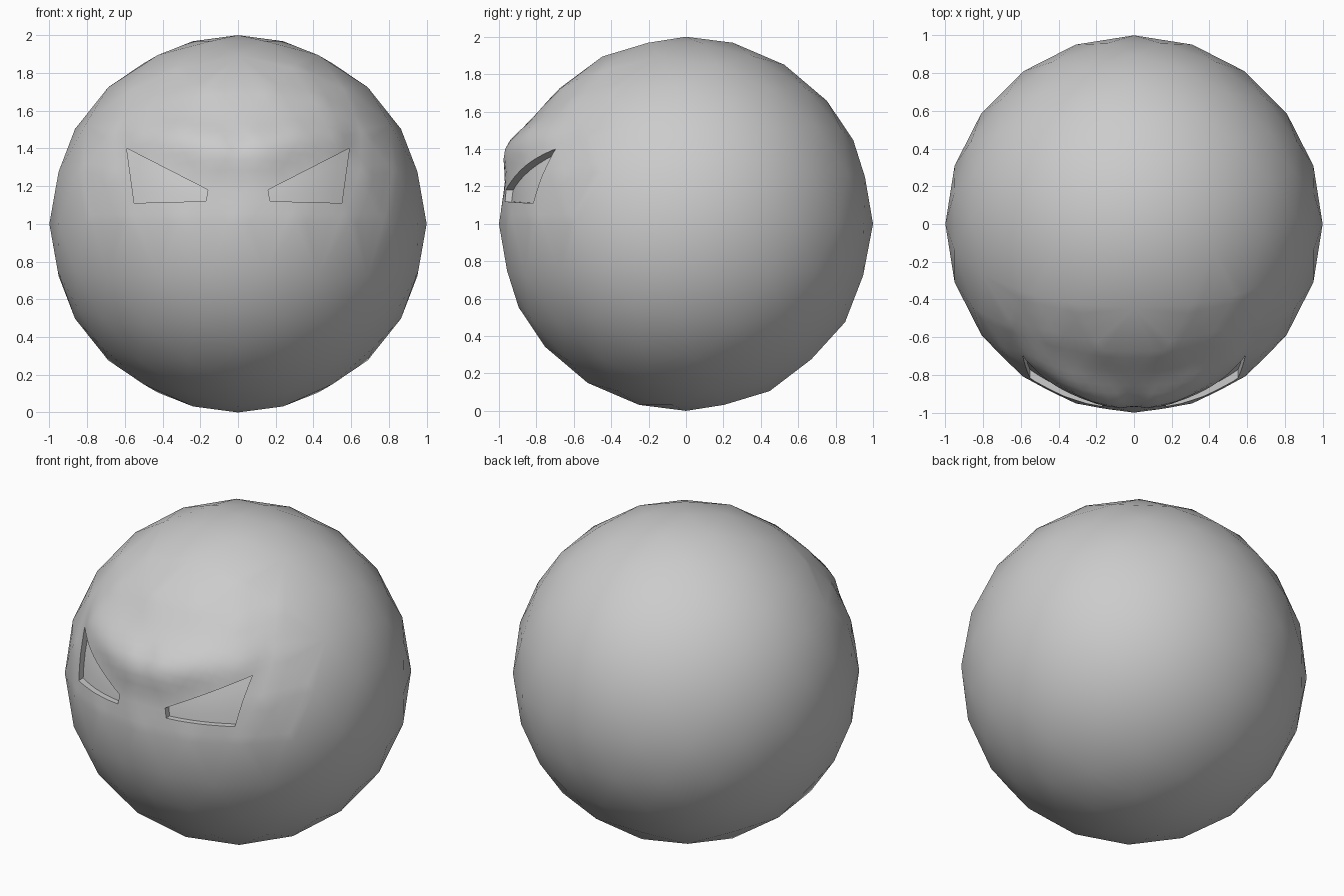
import bpy, bmesh, math
from mathutils import Matrix, Vector

if "Cube" in bpy.data.objects:
    bpy.data.objects.remove(bpy.data.objects["Cube"])

grey = bpy.data.materials.new("light_grey")
grey.diffuse_color = (0.6, 0.6, 0.6, 1)
grey.use_nodes = True
grey.node_tree.nodes["Principled BSDF"].inputs["Base Color"].default_value = grey.diffuse_color


def add_object(name, bm):
    mesh = bpy.data.meshes.new(name)
    bm.to_mesh(mesh)
    bm.free()
    mesh.materials.append(grey)
    obj = bpy.data.objects.new(name, mesh)
    bpy.context.collection.objects.link(obj)
    return obj


def brow_offset(x, z):
    """Outward swelling of the frowning brow at a point on the front."""
    ax = abs(x)
    lid = 0.10 + 0.51 * ax                     # slanted line of the upper lids
    peak = lid + 0.27 - 0.36 * min(ax, 0.55)
    width = 0.105 if z < peak else 0.12
    swell = math.exp(-((z - peak) / width) ** 2)
    side = max(0.0, 1 - (ax / 0.62) ** 2)
    crease = 1 - 0.35 * math.exp(-(ax / 0.04) ** 2)
    return 0.062 * swell * side * crease


# Ball: low-poly sphere with a finer face area
bm = bmesh.new()
bmesh.ops.create_icosphere(bm, subdivisions=3, radius=1,
                           matrix=Matrix.Rotation(math.pi / 2, 4, 'Z'))
face_area = [f for f in bm.faces
             if (c := f.calc_center_median()).y < -0.4 and -0.05 < c.z < 0.75 and abs(c.x) < 0.75]
edges = list({e for f in face_area for e in f.edges})
bmesh.ops.subdivide_edges(bm, edges=edges, cuts=4, use_grid_fill=True)
bmesh.ops.triangulate(bm, faces=bm.faces[:])
for v in bm.verts:
    if v.co.y < -0.3:
        x, _, z = v.co
        r = v.co.length
        if r < 0.9999:
            r = 0.5 * r + 0.5 * 0.995          # round the fine area
        v.co = v.co.normalized() * (r + brow_offset(x, z))
for v in bm.verts:
    v.co.z += 1
ball = add_object("ball", bm)

# Eye sockets: slanted recesses with a curved floor
OUTER_TOP, INNER_TOP = Vector((0.59, 0.40)), Vector((0.16, 0.18))
OUTER_LOW, INNER_LOW = Vector((0.55, 0.11)), Vector((0.17, 0.12))
N, M = 8, 4


def eye_cutter(side):
    bm = bmesh.new()
    front, back = {}, {}
    for i in range(N + 1):
        for j in range(M + 1):
            s, t = i / N, j / M
            p = OUTER_LOW.lerp(INNER_LOW, s).lerp(OUTER_TOP.lerp(INNER_TOP, s), t)
            x, z = p
            depth = math.sqrt(0.955 ** 2 - x * x - z * z)
            front[i, j] = bm.verts.new((side * x, -1.2, z + 1))
            back[i, j] = bm.verts.new((side * x, -depth, z + 1))
    for i in range(N):
        for j in range(M):
            ring = [(i, j), (i + 1, j), (i + 1, j + 1), (i, j + 1)]
            bm.faces.new([front[k] for k in ring])
            bm.faces.new([back[k] for k in reversed(ring)])
    rim = ([(i, 0) for i in range(N)] + [(N, j) for j in range(M)]
           + [(i, M) for i in range(N, 0, -1)] + [(0, j) for j in range(M, 0, -1)])
    for a, b in zip(rim, rim[1:] + rim[:1]):
        bm.faces.new([front[b], front[a], back[a], back[b]])
    bmesh.ops.recalc_face_normals(bm, faces=bm.faces[:])
    cutter = add_object("eye_cutter", bm)
    cutter.hide_render = True
    cutter.hide_set(True)
    return cutter


bpy.context.view_layer.objects.active = ball
ball.select_set(True)
for side in (-1, 1):
    cutter = eye_cutter(side)
    cut = ball.modifiers.new("eye_socket", 'BOOLEAN')
    cut.object = cutter
    cut.operation = 'DIFFERENCE'
    cut.solver = 'EXACT'
    bpy.ops.object.modifier_apply(modifier=cut.name)
    bpy.data.objects.remove(cutter)

bpy.ops.object.shade_smooth_by_angle(angle=math.radians(40))
